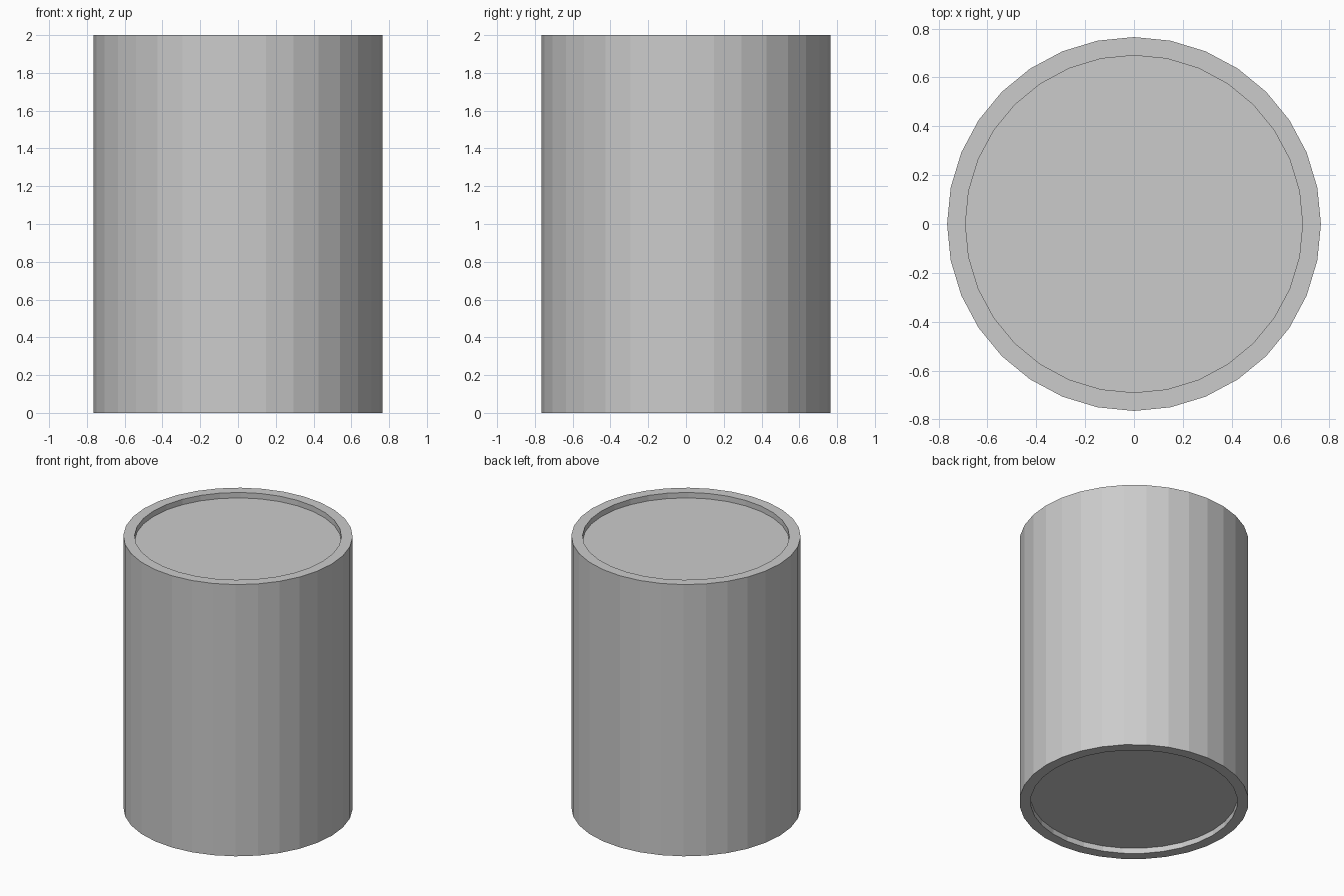
import bpy, bmesh

if "Cube" in bpy.data.objects:
    bpy.data.objects.remove(bpy.data.objects["Cube"])

SIDES = 32
R_OUT, R_IN = 0.765, 0.69
HEIGHT, RECESS = 2.0, 0.04

bm = bmesh.new()

# Solid 32-sided drum
bmesh.ops.create_cone(bm, cap_ends=True, segments=SIDES, radius1=R_OUT,
                      radius2=R_OUT, depth=HEIGHT)
bmesh.ops.translate(bm, verts=bm.verts, vec=(0, 0, HEIGHT / 2))

# Raised rim and sunken lid at both ends
bm.normal_update()
for cap in [f for f in bm.faces if len(f.verts) == SIDES]:
    inward = -RECESS if cap.normal.z > 0 else RECESS
    bmesh.ops.inset_region(bm, faces=[cap], thickness=0.01)
    for v in cap.verts:
        v.co.xy = v.co.xy.normalized() * R_IN
    ret = bmesh.ops.extrude_discrete_faces(bm, faces=[cap])
    bmesh.ops.translate(bm, verts=ret["faces"][0].verts, vec=(0, 0, inward))

bmesh.ops.recalc_face_normals(bm, faces=bm.faces)
mesh = bpy.data.meshes.new("drum")
bm.to_mesh(mesh)
bm.free()
bpy.context.collection.objects.link(bpy.data.objects.new("drum", mesh))
